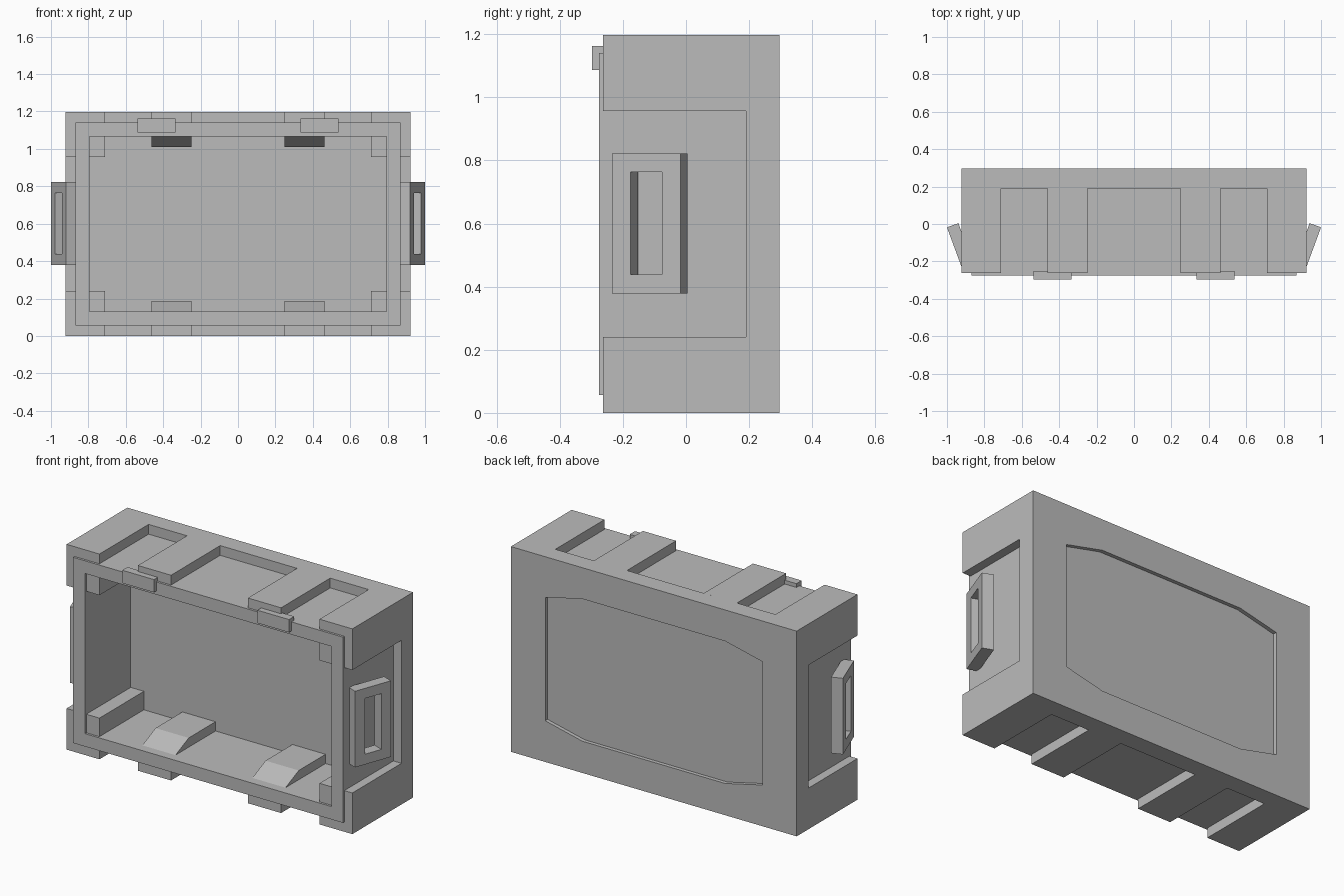
import bpy, bmesh

if "Cube" in bpy.data.objects:
    bpy.data.objects.remove(bpy.data.objects["Cube"])

# Single flat grey for the whole case
grey = bpy.data.materials.new("mid grey")
grey.diffuse_color = (0.5, 0.5, 0.5, 1)
grey.use_nodes = True
grey.node_tree.nodes["Principled BSDF"].inputs["Base Color"].default_value = grey.diffuse_color

W, H = 0.922, 1.197              # half width and height of the case
BACK, STEP = 0.297, 0.19         # rear face, rear end of the outer pockets
RIB_FRONT, LIP_FRONT = -0.263, -0.276
FLOOR = 0.147                    # depth of the open cavity


def finish(name, bm):
    bmesh.ops.recalc_face_normals(bm, faces=bm.faces)
    mesh = bpy.data.meshes.new(name)
    bm.to_mesh(mesh)
    bm.free()
    mesh.materials.append(grey)
    obj = bpy.data.objects.new(name, mesh)
    bpy.context.collection.objects.link(obj)
    return obj


def loft(name, rings, closed=False):
    """Skin a list of equal point rings; cap the ends or join last to first."""
    bm = bmesh.new()
    loops = [[bm.verts.new(p) for p in ring] for ring in rings]
    pairs = list(zip(loops, loops[1:]))
    if closed:
        pairs.append((loops[-1], loops[0]))
    else:
        bm.faces.new(loops[0])
        bm.faces.new(loops[-1])
    n = len(loops[0])
    for a, b in pairs:
        for i in range(n):
            j = (i + 1) % n
            bm.faces.new((a[i], a[j], b[j], b[i]))
    return finish(name, bm)


def rect(x0, x1, z0, z1, y):
    return [(x0, y, z0), (x1, y, z0), (x1, y, z1), (x0, y, z1)]


def box(name, x0, x1, y0, y1, z0, z1):
    return loft(name, [rect(x0, x1, z0, z1, y0), rect(x0, x1, z0, z1, y1)])


# Back plate with a shallow eight-sided recess
plate = box("back_plate", -W, W, STEP, BACK, 0, H)
half = [(0.70, 0.24), (0.70, 0.96), (0.46, 1.015)]
octagon = half + [(-x, z) for x, z in half[::-1]] + [(-0.46, 0.185), (0.46, 0.185)]
cutter = loft("recess_cutter", [[(x, y, z) for x, z in octagon] for y in (BACK - 0.022, 0.4)])
cutter.hide_render = True
cutter.hide_viewport = True
cut = plate.modifiers.new("recess", 'BOOLEAN')
cut.operation = 'DIFFERENCE'
cut.solver = 'EXACT'
cut.object = cutter

# Open-fronted inner tray
loft("inner_tray", [
    rect(-0.87, 0.87, 0.057, 1.14, STEP + 0.01),
    rect(-0.87, 0.87, 0.057, 1.14, LIP_FRONT),
    rect(-0.795, 0.795, 0.132, 1.066, LIP_FRONT),
    rect(-0.795, 0.795, 0.132, 1.066, FLOOR),
])

for side, s in (("left", -1), ("right", 1)):
    # Clips hooked over the top of the front lip
    cx = s * 0.436
    box(f"{side}_clip", cx - 0.102, cx + 0.102, -0.298, -0.25, 1.087, 1.162)

    for level, flip in (("lower", False), ("upper", True)):
        def z(v):
            return H - v if flip else v
        xs = sorted((s * 0.71, s * W))
        zs = sorted((z(0), z(0.24)))
        # Corner blocks wrap the tray and show inside it
        box(f"{side}_{level}_corner", *xs, RIB_FRONT, STEP + 0.005, *zs)
        # Outer rib
        xs = sorted((s * 0.248, s * 0.462))
        zs = sorted((z(0), z(0.09)))
        box(f"{side}_{level}_outer_rib", *xs, RIB_FRONT, STEP + 0.005, *zs)
        # Inner rib with sloping front
        side_profile = [(-0.222, 0.132), (-0.10, 0.186), (0.16, 0.186),
                        (0.16, 0.11), (-0.222, 0.11)]
        loft(f"{side}_{level}_inner_rib",
             [[(x, y, z(h)) for y, h in side_profile] for x in xs])

    # Slanted carrying handle with a slot
    outer0, outer1 = (0.920, -0.235), (1.0, -0.018)   # outer face ends in x, y
    inward = (-0.061, 0.0225)                         # plate thickness

    def handle_ring(t0, t1, z0, z1, depth):
        pts = []
        for t, h in ((t0, z0), (t1, z0), (t1, z1), (t0, z1)):
            px = outer0[0] + t * (outer1[0] - outer0[0]) + depth * inward[0]
            py = outer0[1] + t * (outer1[1] - outer0[1]) + depth * inward[1]
            pts.append((s * px, py, h))
        return pts

    loft(f"{side}_handle", [
        handle_ring(0, 1, 0.378, 0.822, 1),
        handle_ring(0, 1, 0.378, 0.822, 0),
        handle_ring(0.275, 0.735, 0.438, 0.763, 0),
        handle_ring(0.275, 0.735, 0.438, 0.763, 1),
    ], closed=True)
